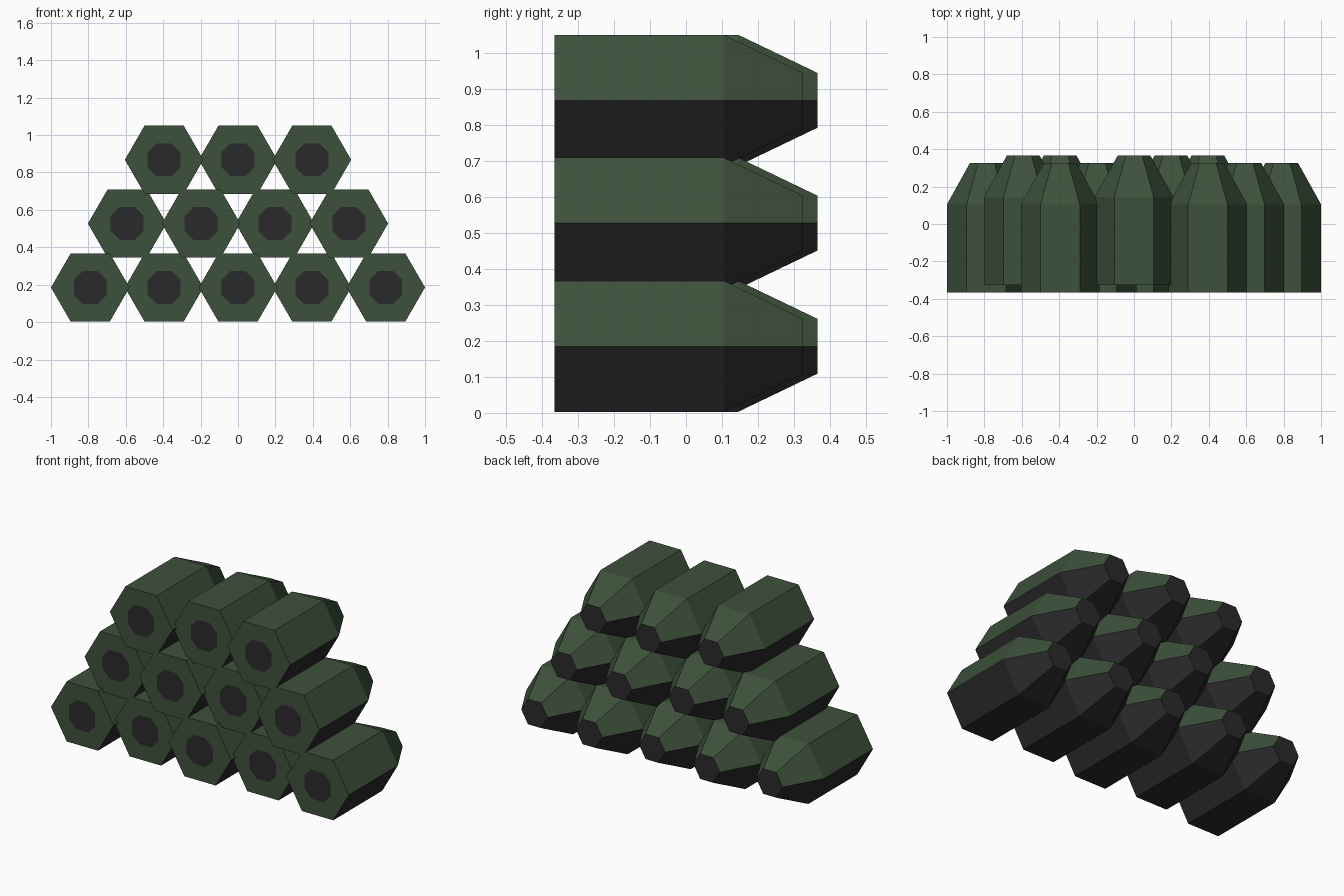
import bpy, bmesh
from math import cos, sin, pi

cube = bpy.data.objects.get("Cube")
if cube:
    bpy.data.objects.remove(cube)


def material(name, rgb):
    m = bpy.data.materials.new(name)
    m.use_nodes = True
    m.diffuse_color = (*rgb, 1)
    m.node_tree.nodes["Principled BSDF"].inputs["Base Color"].default_value = (*rgb, 1)
    return m


green = material("dark_green", (0.047, 0.083, 0.044))
black = material("charcoal", (0.023, 0.023, 0.023))

RADIUS, NOSE_RADIUS = 0.21, 0.088
FRONT, SHOULDER, TIP = -0.365, 0.105, 0.325
SPACING, STAGGER = 0.395, 0.04


def ring(bm, radius, y):
    return [bm.verts.new((radius * cos(i * pi / 3), y, radius * sin(i * pi / 3)))
            for i in range(6)]


# Hexagonal body with a tapered nose at the back
bm = bmesh.new()
rings = [ring(bm, RADIUS, FRONT), ring(bm, RADIUS, SHOULDER), ring(bm, NOSE_RADIUS, TIP)]
for a, b in zip(rings, rings[1:]):
    for i in range(6):
        j = (i + 1) % 6
        bm.faces.new((a[i], a[j], b[j], b[i]))
bm.faces.new(rings[0])
bm.faces.new(rings[-1])
bmesh.ops.recalc_face_normals(bm, faces=bm.faces)

# Undersides and the nose tip are charcoal
for f in bm.faces:
    f.material_index = int(f.normal.z < -0.1 or f.normal.y > 0.9)

# Charcoal spot on the front face, as a very thin plate
spot = [(0.04, 0.088), (0.088, 0.04)]
outline = []
for sx, sz in ((1, 1), (1, -1), (-1, -1), (-1, 1)):
    corner = [(sx * x, sz * z) for x, z in spot]
    outline += corner if sx * sz > 0 else corner[::-1]
plate = bm.faces.new([bm.verts.new((x, FRONT - 0.002, z)) for x, z in outline])
plate.normal_update()
if plate.normal.y > 0:
    plate.normal_flip()
plate.material_index = 1

mesh = bpy.data.meshes.new("hexagonal_block")
bm.to_mesh(mesh)
bm.free()
mesh.materials.append(green)
mesh.materials.append(black)

# Stack of three rows, every other block set back a little
rows = [("bottom", 5, 0.185, 1), ("middle", 4, 0.527, 0), ("top", 3, 0.868, 1)]
for name, count, z, parity in rows:
    for i in range(count):
        block = bpy.data.objects.new(f"{name}_block_{i + 1}", mesh)
        x = (i - (count - 1) / 2) * SPACING
        block.location = (x, STAGGER if i % 2 == parity else 0, z)
        bpy.context.collection.objects.link(block)
